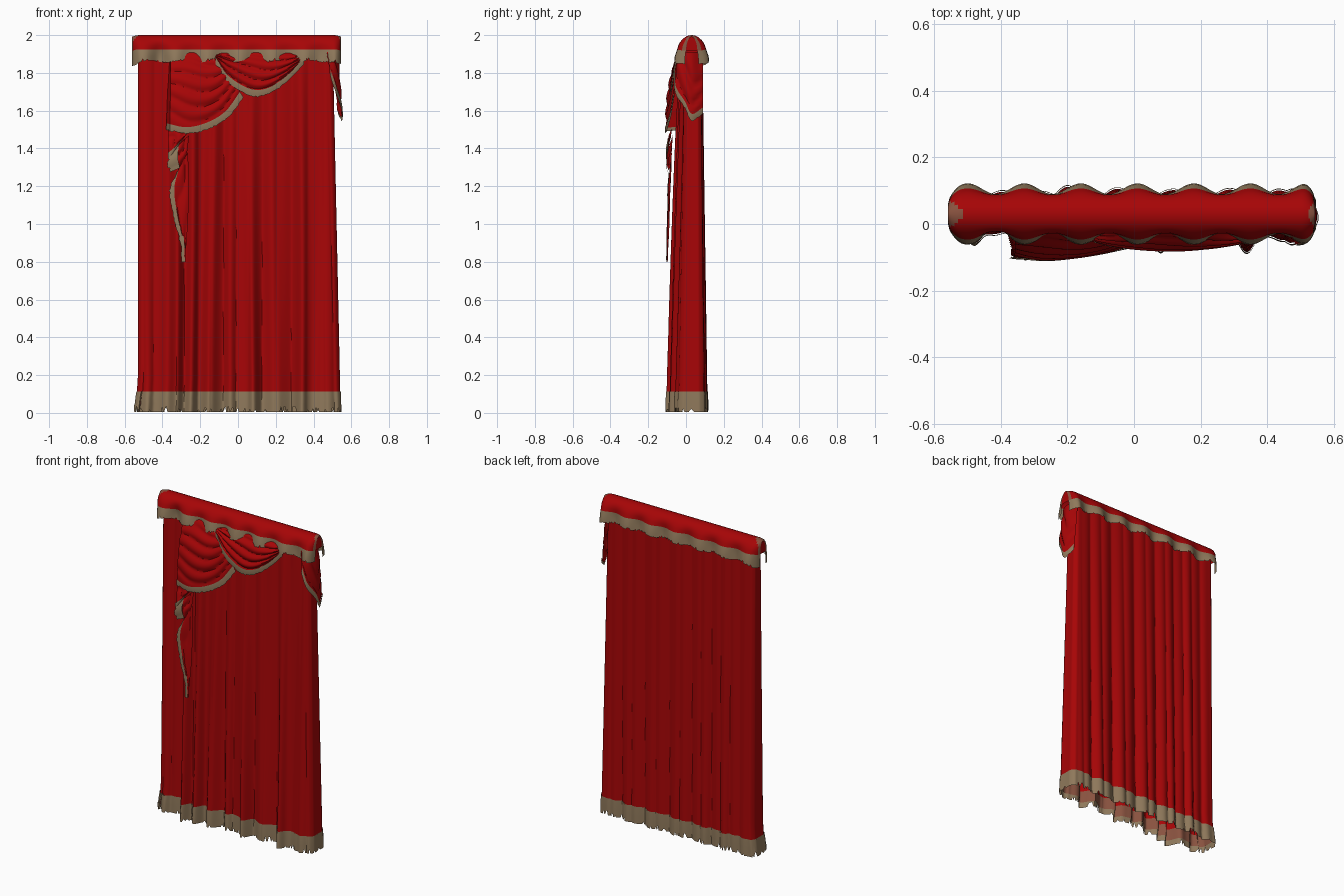
import bpy, bmesh, math, random
from mathutils import Vector

if "Cube" in bpy.data.objects:
    bpy.data.objects.remove(bpy.data.objects["Cube"])

random.seed(4)


def colour(name, rgb):
    m = bpy.data.materials.new(name)
    m.diffuse_color = (*rgb, 1)
    m.use_nodes = True
    m.node_tree.nodes["Principled BSDF"].inputs["Base Color"].default_value = m.diffuse_color
    return m


MATS = [colour("red velvet", (0.385, 0.0015, 0.002)),
        colour("tan fringe", (0.275, 0.19, 0.105)),
        colour("fringe lining", (0.25, 0.085, 0.05))]


def grid(name, rows, pick, closed=False, caps=None):
    """Skin a list of point rows; pick(face centre, row, column) gives the colour."""
    bm = bmesh.new()
    vs = [[bm.verts.new(p) for p in row] for row in rows]
    n = len(rows[0])
    for r in range(len(rows) - 1):
        for c in range(n if closed else n - 1):
            d = (c + 1) % n
            f = bm.faces.new((vs[r][c], vs[r + 1][c], vs[r + 1][d], vs[r][d]))
            f.material_index = pick(f.calc_center_median(), r, c)
    if caps:
        a, b = caps
        bm.faces.new([row[0] for row in vs[a:b]])
        bm.faces.new([row[-1] for row in reversed(vs[a:b])])
    me = bpy.data.meshes.new(name)
    bm.to_mesh(me)
    bm.free()
    ob = bpy.data.objects.new(name, me)
    for m in MATS:
        me.materials.append(m)
    bpy.context.collection.objects.link(ob)
    bpy.ops.object.select_all(action='DESELECT')
    ob.select_set(True)
    bpy.context.view_layer.objects.active = ob
    bpy.ops.object.shade_smooth_by_angle(angle=math.radians(40))
    return ob


def spline(pts, u):
    """Smooth path through the given points, u from 0 to 1."""
    p = [Vector(q) for q in pts]
    p = [2 * p[0] - p[1]] + p + [2 * p[-1] - p[-2]]
    k = u * (len(pts) - 1)
    i = min(int(k), len(pts) - 2)
    t = k - i
    a, b, c, d = p[i:i + 4]
    return 0.5 * (2 * b + (c - a) * t + (2 * a - 5 * b + 4 * c - d) * t * t
                  + (3 * b - a - 3 * c + d) * t ** 3)


# Curtain drop: pleated loop whose big front folds deepen towards the floor
# (fold centre, depth, how early it deepens)
FOLDS = [(-.50, .030, .6), (-.335, .070, .4), (-.245, .060, .4), (-.14, .050, .6), (-.03, .035, .6),
         (.08, .055, .6), (.19, .025, .6), (.33, .052, .6), (.45, .032, .6), (.50, .025, .6)]


def pleat(x, t, seed):
    a = 2 * abs(math.sin(math.pi * x / 0.075 + 0.8 * math.sin(7 * x + seed) + 0.25 * t)) - 1
    b = math.sin(2 * math.pi * x / 0.165 + seed + 0.3 * math.sin(3 * t + 9 * x))
    return 0.45 * a + 0.55 * b


FRONT, SIDE, ROUND = 190, 30, 0.034


def drop_ring(z, inset=0.0):
    t = max(0, 1 - z / 1.95)
    xl = -0.534 - 0.018 * max(0, 0.15 - z) / 0.15 + inset
    xr = 0.505 + 0.042 * t - inset
    yf, yb = -0.006 - 0.020 * t + inset, 0.079 + 0.018 * t - inset
    ab = 0.007 + 0.011 * t
    x0, x1, y0 = xl + ROUND, xr - ROUND, yf - 0.015 * t
    ring = []
    for i in range(FRONT):                       # front
        u = i / FRONT
        x = x0 + (x1 - x0) * u
        big = sum(h * t ** e * math.exp(-((x + 0.012 * math.sin(2.5 * t + 9 * c) - c) / 0.032) ** 2)
                  for c, h, e in FOLDS)
        fine = (0.007 + 0.007 * t) * pleat(x, t, 0.4)
        ring.append((x, yf - (big + fine) * min(1, 14 * u + .4, 14 * (1 - u) + .4), z))

    def end(xe, s, ya, yc):                      # rounded ends
        for i in range(SIDE):
            a = math.pi * i / SIDE
            c = math.copysign(abs(math.cos(a)) ** 0.75, math.cos(a))
            w = 1 - 0.12 * abs(math.sin(3 * a))
            ring.append((xe + s * ROUND * math.sin(a) ** 0.75 * w,
                         (ya + yc) / 2 + (ya - yc) / 2 * c, z))
    end(x1, 1, y0, yb)
    for i in range(FRONT):                       # back
        u = i / FRONT
        x = x1 + (x0 - x1) * u
        ring.append((x, yb + ab * pleat(x, t, 2.1) * min(1, 12 * u, 12 * (1 - u)), z))
    end(x0, -1, yb, y0)
    return ring


def ragged(ring, depth, chance=0.25):
    return [(x, y, z + (random.uniform(0.3, 1) * depth if random.random() < chance else 0))
            for x, y, z in ring]


levels = [1.95 - 1.84 * i / 24 for i in range(25)]
grid("curtain", [drop_ring(z) for z in levels], lambda c, r, k: 0, True)
grid("hem_fringe", [drop_ring(0.112, -0.003), drop_ring(0.08, -0.004), drop_ring(0.05, -0.004),
                    ragged(drop_ring(0.006, -0.004), 0.03, 0.18)], lambda c, r, k: 1, True)
grid("hem_lining", [drop_ring(0.112, 0.003), drop_ring(0.06, 0.001), drop_ring(0.04, 0.001)],
     lambda c, r, k: 2, True)


# Pelmet: rounded top rail cover that flares into a waved fringe at front and back
profile = [(-0.076, 1.860), (-0.073, 1.89), (-0.067, 1.925)]
profile += [(-0.066 * math.cos(a), 1.93 + 0.07 * math.sin(a))
            for a in [math.pi * i / 14 for i in range(1, 14)]]
profile += [(-y, z) for y, z in profile[2::-1]]
COLS = 220
rows = []
for y, z in profile:
    row = []
    for i in range(COLS + 1):
        x = -0.56 + 1.105 * i / COLS
        edge = max(0, 1 - min(x + 0.56, 0.545 - x) / 0.042)
        sag = min(1, max(0, (1.98 - z) / 0.09))
        wave = 0.016 * sag * math.cos(2 * math.pi * (x - 0.01) / 0.17)
        if y < 0:
            wave -= 0.018 * sag * math.exp(-((x + 0.415) / 0.04) ** 2)
        sgn = (y > 1e-4) - (y < -1e-4)
        taper = 0.42 + 0.58 * math.sqrt(1 - edge * edge)
        yy = 0.030 + (y + sgn * wave) * taper
        zz = z - 0.008 * edge ** 2
        if z < 1.87:
            zz += 0.006 * math.sin(x * 37) + (random.uniform(0, 0.015) if random.random() < .2 else 0)
            zz -= 0.01 * min(1, edge * 2)
        row.append((x, yy, zz))
    rows.append(row)
LAST = len(profile) - 2


def pelmet_colour(c, r, k):
    if r < 2 or r >= LAST - 1:
        return 1
    d = min(c.x + 0.56, (0.545 - c.x) * 2)
    return 2 if d < 0.052 - 1.1 * abs(c.y - 0.03) else 0


grid("pelmet", rows, pelmet_colour, caps=(2, len(profile) - 2))


# Draped sheets: gathered cloth between an upper and a lower edge, trimmed below
def drape(name, upper, lower, folds, depth, belly=0.0, trim=0.03, nu=44, nv=36,
          axis=1, sign=-1, tuck=0.0):
    rows = []
    for j in range(nv + 1):
        v = j / nv
        row = []
        for i in range(nu + 1):
            u = i / nu
            p = spline(upper, u).lerp(spline(lower, u), v)
            ease = math.sin(math.pi * u) ** 0.5 if 0 < u < 1 else 0
            fold = abs(math.sin(math.pi * (folds * v + 0.5 * math.sin(4 * u + 3 * v))))
            p[axis] += sign * (depth * (0.35 + 0.65 * ease) * (fold - 0.4)
                               * min(1, 4 * v + .1, 6 * (1 - v) + .1)
                               + belly * math.sin(math.pi * v ** 0.8) * (0.5 + 0.5 * ease))
            p.y += tuck * max(0, 1 - u / 0.04)
            row.append(p)
        rows.append(row)
    # trim hangs off the lower edge as its own strip
    edge = rows[-1]
    strip = []
    for k in range(3):
        line = []
        for i, p in enumerate(edge):
            out = (p - rows[-5][i])
            out[axis] = 0
            out = out.normalized() if out.length > 1e-5 else Vector((0, 0, -1))
            q = p + out * trim * (k / 2 - 0.5) * (random.uniform(.7, 1.2) if k == 2 else 1)
            q[axis] += sign * (0.005, 0.006, 0.003)[k]
            line.append(q)
        strip.append(line)
    grid(name, rows, lambda c, r, k: 0)
    grid(name + "_trim", strip, lambda c, r, k: 1)


drape("left_swag",
      [(-0.365, -0.025, 1.91), (-0.30, -0.025, 1.91), (-0.22, -0.025, 1.91), (-0.12, -0.025, 1.90)],
      [(-0.38, -0.095, 1.515), (-0.27, -0.105, 1.495), (-0.16, -0.095, 1.52),
       (-0.06, -0.078, 1.58), (0.02, -0.06, 1.685)], 6, 0.014, 0.030, trim=0.036, tuck=0.07)
drape("right_swag",
      [(-0.12, -0.025, 1.905), (0.02, -0.025, 1.91), (0.2, -0.025, 1.91), (0.35, -0.025, 1.905)],
      [(-0.12, -0.05, 1.865), (-0.05, -0.065, 1.765), (0.06, -0.075, 1.70), (0.15, -0.075, 1.70),
       (0.26, -0.065, 1.77), (0.35, -0.05, 1.865)], 5, 0.014, 0.018, trim=0.036)

# Left tail: short upper flaps and a long tapering lower flap
drape("upper_left_tail",
      [(-0.37, -0.075, 1.50), (-0.31, -0.08, 1.495), (-0.26, -0.075, 1.49)],
      [(-0.37, -0.095, 1.36), (-0.345, -0.10, 1.385), (-0.295, -0.09, 1.445)],
      2, 0.012, trim=0.035, nu=16, nv=14)
drape("middle_left_tail",
      [(-0.26, -0.07, 1.47), (-0.27, -0.075, 1.38), (-0.30, -0.08, 1.30)],
      [(-0.335, -0.09, 1.40), (-0.345, -0.10, 1.34), (-0.335, -0.095, 1.285)],
      2, 0.012, trim=0.06, nu=16, nv=14)
drape("lower_left_tail",
      [(-0.265, -0.075, 1.38), (-0.26, -0.082, 1.20), (-0.265, -0.087, 1.02), (-0.275, -0.095, 0.87)],
      [(-0.32, -0.085, 1.28), (-0.35, -0.092, 1.18), (-0.33, -0.095, 1.04), (-0.29, -0.098, 0.88)],
      2, 0.010, trim=0.026, nu=30, nv=16)
drape("left_tail_tip",
      [(-0.280, -0.093, 0.93), (-0.278, -0.096, 0.80)],
      [(-0.295, -0.097, 0.94), (-0.290, -0.099, 0.80)], 1, 0.004, trim=0.018, nu=8, nv=6)

# Right tail: cloth wrapped round the right end
drape("right_tail",
      [(0.47, -0.040, 1.91), (0.508, -0.03, 1.91), (0.525, 0.03, 1.91), (0.500, 0.09, 1.91)],
      [(0.485, -0.062, 1.80), (0.515, -0.055, 1.71), (0.542, -0.005, 1.63), (0.548, 0.03, 1.565),
       (0.525, 0.09, 1.60)], 3, 0.014, axis=0, sign=1, trim=0.036, nu=26, nv=18)
